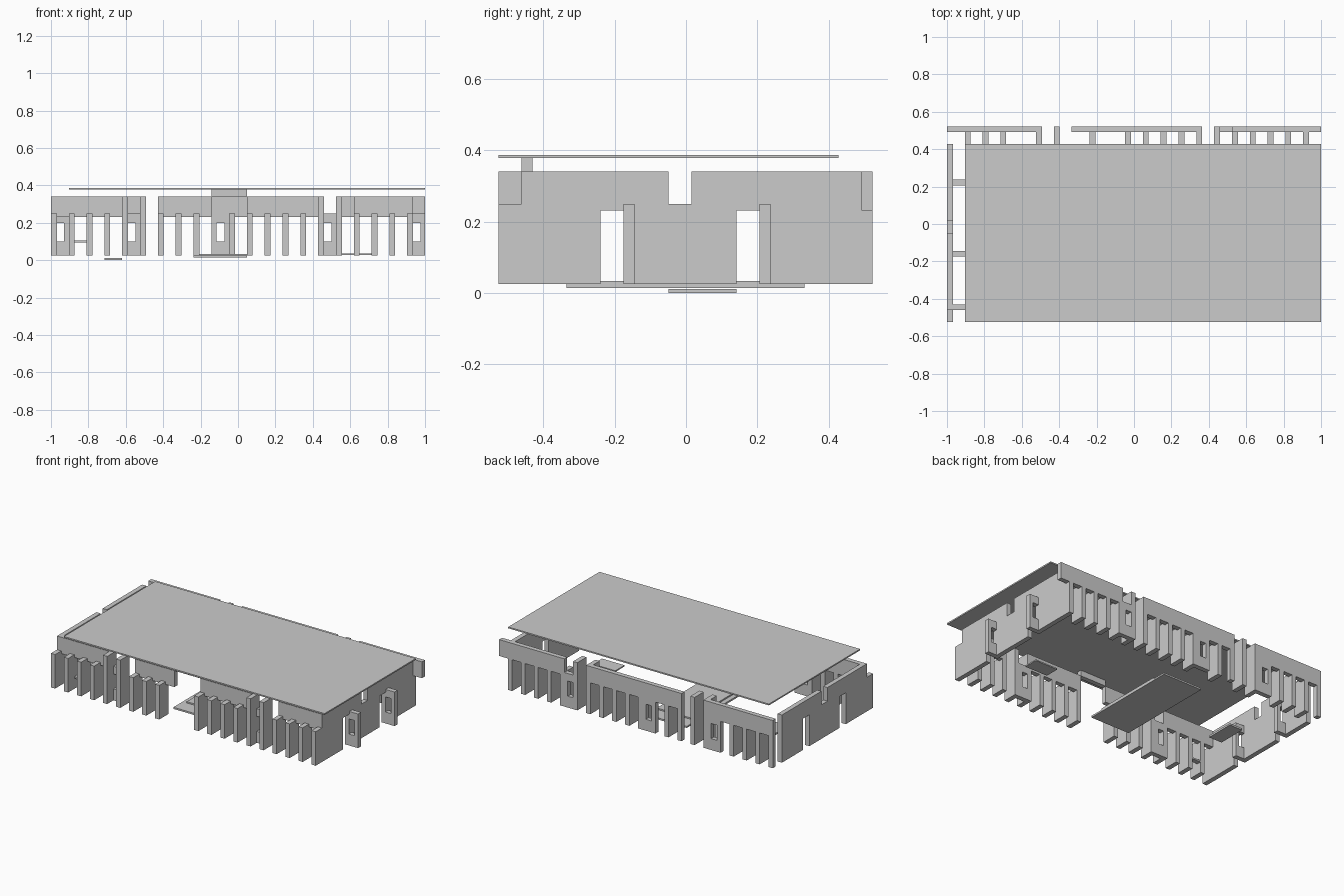
import bpy, bmesh
from mathutils import Matrix

if "Cube" in bpy.data.objects:
    bpy.data.objects.remove(bpy.data.objects["Cube"])

C = 2 / 21          # size of one building module
T = 0.031           # wall thickness
X0, Y0 = -1.0, -0.525
Z0, ZB, ZF, ZT = 0.025, 0.232, 0.25, 0.34   # base, band bottom, fin top, wall top


def cx(k):
    return X0 + k * C


def cy(k):
    return Y0 + k * C


def part(name, boxes):
    """One object made of boxes given as (x0, x1, y0, y1, z0, z1)."""
    bm = bmesh.new()
    for x0, x1, y0, y1, z0, z1 in boxes:
        m = Matrix.Translation(((x0 + x1) / 2, (y0 + y1) / 2, (z0 + z1) / 2))
        bmesh.ops.create_cube(bm, size=1, matrix=m @ Matrix.Diagonal((x1 - x0, y1 - y0, z1 - z0, 1)))
    me = bpy.data.meshes.new(name)
    bm.to_mesh(me)
    bm.free()
    bpy.context.collection.objects.link(bpy.data.objects.new(name, me))


def window_panel(x, y):
    """Panel one module wide with a window hole, on the back edge of its module."""
    a, b = y + C - T, y + C
    l, r = x + 0.028, x + 0.07
    return [(x, l, a, b, Z0, ZF), (r, x + C, a, b, Z0, ZF),
            (l, r, a, b, Z0, 0.10), (l, r, a, b, 0.20, ZF)]


def bands(runs, y):
    return [(cx(a), cx(b), y + C - T, y + C, ZB, ZT) for a, b in runs]


def posts(cells, y0, y1, top):
    return [(cx(k), cx(k) + T, y0, y1, Z0, top) for k in cells]


# front wall: bands, fins, tall piers and window panels
yf, yb = cy(0), cy(10)
part("front_bands", bands([(0, 4), (6, 9), (11, 15), (17, 20)], yf))
part("front_fins", posts([0, 1, 2, 3, 6, 7, 8, 11, 12, 13, 14, 17, 18, 19, 20], yf, yf + C, ZF))
part("front_piers", posts([4, 5, 15, 16], yf, yf + C, ZT))
for k in (4, 15):
    part("front_window_panel", window_panel(cx(k), yf))
part("entrance_lintel", [(cx(9), cx(11), yf + C - T, yf + C, ZT, 0.378)])

# back wall
part("back_bands", bands([(0, 5), (7, 14), (16, 21)], yb))
part("back_fins", posts([1, 2, 3, 8, 10, 11, 12, 13, 16, 17, 18, 19], yb, yb + C, ZF))
part("back_piers", posts([5, 6, 14, 15], yb, yb + C, ZT))
part("back_short_posts", posts([0, 7], yb + C - T, yb + C, ZB))
for k in (4, 9, 15):
    part("back_window_panel", window_panel(cx(k), yb))

# side walls with two doorways and a notch, each doorway with a cross panel
for side, k, end in (("left", 0, 10), ("right", 20, 11)):
    x = cx(k)
    boxes = [(x, x + T, cy(1) - T, cy(3), Z0, ZT),
             (x, x + T, cy(4), cy(5), Z0, ZT),
             (x, x + T, cy(5), cy(6) - T, Z0, ZF),
             (x, x + T, cy(6) - T, cy(7), Z0, ZT),
             (x, x + T, cy(8), cy(end), Z0, ZT)]
    boxes += [(x, x + T, cy(j), cy(j + 1), ZB, ZT) for j in (3, 7)]
    part(side + "_wall", boxes)
    for j in (3, 7):
        part(side + "_door_panel", window_panel(x, cy(j)))

# floor slabs and ledge
part("hall_floor", [(cx(8), cx(11), cy(2), cy(9), 0.014, 0.025)])
part("hall_upper_floor", [(cx(8) + T, cx(11), cy(3), cy(8), 0.025, 0.034)])
part("left_floor_slab", [(cx(3), cx(4), cy(5), cy(7), 0.0, 0.012)])
part("right_floor_slab", [(0.55, 0.715, cy(4), cy(5), 0.028, 0.036)])
part("window_ledge", [(cx(1), cx(2), yf + C - T, yf + C, 0.095, 0.105)])

# flat roof
part("roof", [(cx(1), 1.0, Y0, cy(10), 0.378, 0.387)])
